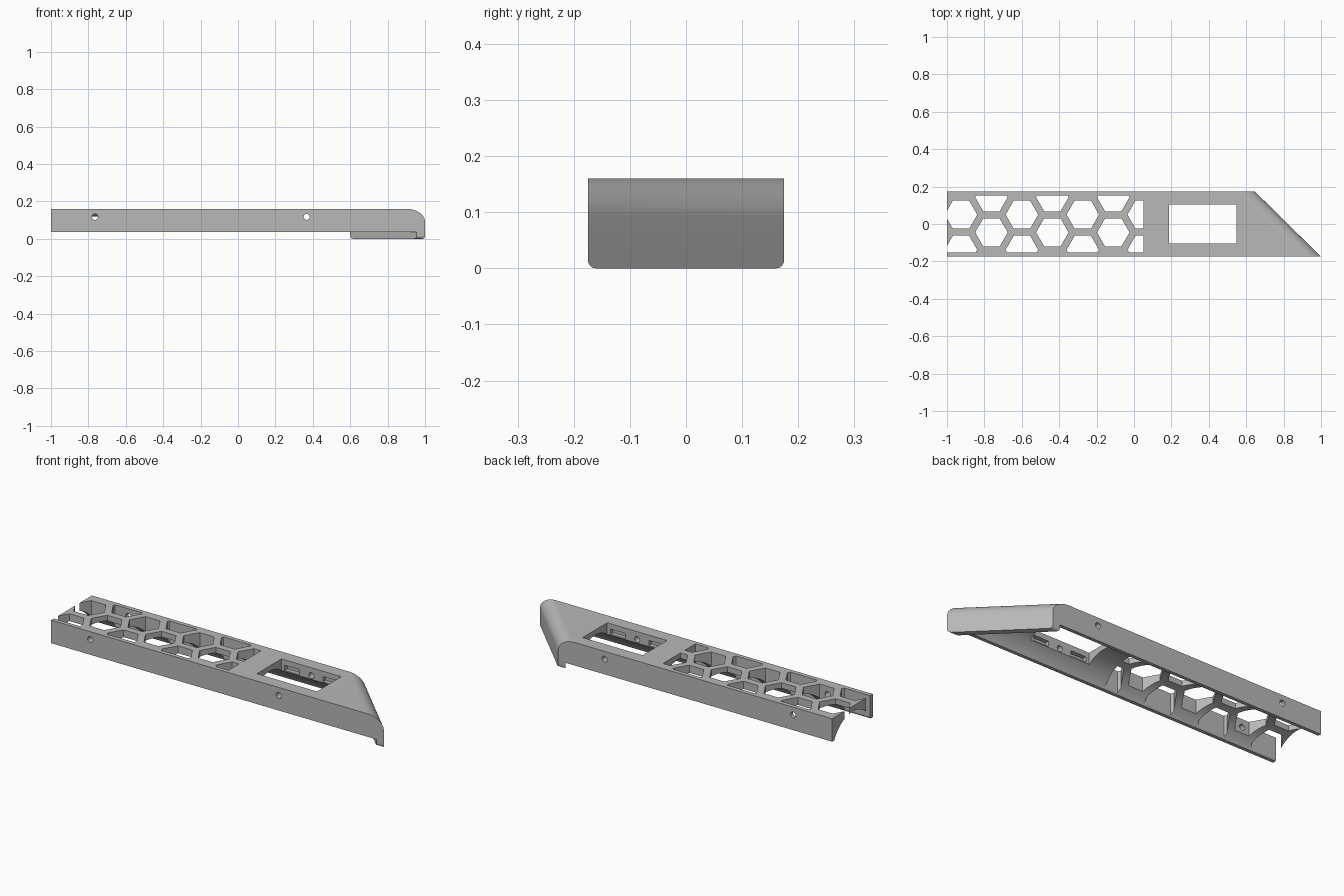
import bpy, bmesh
from math import sin, cos, pi, sqrt
from mathutils import Vector

old = bpy.data.objects.get("Cube")
if old:
    bpy.data.objects.remove(old)

HALF = 0.175            # half depth of the bar
TOP, BASE = 0.16, 0.035
SLOPE = 0.355 / 0.35    # slant of the right-hand end
LIP = 0.045             # wall thickness of the slanted end, along x

grey = bpy.data.materials.new("plain grey")
grey.use_nodes = True
colour = (0.48, 0.48, 0.48, 1)
grey.diffuse_color = colour
grey.node_tree.nodes["Principled BSDF"].inputs["Base Color"].default_value = colour


def slant(y):
    """x of the slanted end relative to the front corner."""
    return -(y + HALF) * SLOPE


def arc(cx, cy, r, start, end, n):
    return [(cx + r * cos(start + (end - start) * i / n),
             cy + r * sin(start + (end - start) * i / n)) for i in range(n + 1)]


def make_object(name, bm):
    bmesh.ops.recalc_face_normals(bm, faces=bm.faces[:])
    mesh = bpy.data.meshes.new(name)
    bm.to_mesh(mesh)
    bm.free()
    mesh.materials.append(grey)
    obj = bpy.data.objects.new(name, mesh)
    bpy.context.collection.objects.link(obj)
    return obj


def add_prism(bm, near, far):
    """Closed prism between two matching outlines."""
    a = [bm.verts.new(p) for p in near]
    b = [bm.verts.new(p) for p in far]
    bm.faces.new(a)
    bm.faces.new(b[::-1])
    for i in range(len(a)):
        j = (i + 1) % len(a)
        bm.faces.new((a[i], b[i], b[j], a[j]))


def add_box(bm, x0, x1, y0, y1, z0, z1):
    rect = [(x0, y0), (x1, y0), (x1, y1), (x0, y1)]
    add_prism(bm, [(x, y, z0) for x, y in rect], [(x, y, z1) for x, y in rect])


def cut(target, bm, name):
    cutter = make_object(name, bm)
    cutter.hide_render = True
    mod = target.modifiers.new(name, 'BOOLEAN')
    mod.operation = 'DIFFERENCE'
    mod.solver = 'EXACT'
    mod.object = cutter
    bpy.context.view_layer.objects.active = target
    bpy.ops.object.modifier_apply(modifier=name)
    bpy.data.objects.remove(cutter)


# Bar with a slanted, rounded end
bm = bmesh.new()
R = 0.07
profile = [(-1, BASE), (1, BASE)]
profile += [(1 + (x - R) * sqrt(2), z) for x, z in arc(0, TOP - R, R, 0, pi / 2, 14)]
profile += [(-1, TOP)]
add_prism(bm, [(x, -HALF, z) for x, z in profile],
          [(x + (slant(HALF) if x > -1 else 0), HALF, z) for x, z in profile])
bar = make_object("bar_shell", bm)

# Arched channel along the underside
bm = bmesh.new()
ring = arc(0, -0.043, 0.175, 0, 2 * pi, 72)[:-1]
add_prism(bm, [(-1.1, y, z) for y, z in ring],
          [(1 - LIP + slant(y), y, z) for y, z in ring])
cut(bar, bm, "channel_cutter")

# Honeycomb openings, trimmed to a rectangle
bm = bmesh.new()
PITCH, SIZE = 0.188, 0.087
EDGE_Y, EDGE_X = 0.152, 0.05
for col in range(7):
    cx = -0.925 + col * PITCH * sqrt(3) / 2
    for cy in ((0.05, 0.05 - PITCH) if col % 2 == 0 else (-0.045, PITCH - 0.045)):
        cell = bmesh.new()
        cell.faces.new([cell.verts.new((x, y, 0))
                        for x, y in arc(cx, cy, SIZE, 0, 2 * pi, 6)[:-1]])
        for co, no in (((0, EDGE_Y, 0), (0, 1, 0)), ((0, -EDGE_Y, 0), (0, -1, 0)),
                       ((EDGE_X, 0, 0), (1, 0, 0))):
            bmesh.ops.bisect_plane(cell, geom=cell.verts[:] + cell.edges[:] + cell.faces[:],
                                   plane_co=co, plane_no=no, clear_outer=True)
        for face in cell.faces:
            outline = [v.co.copy() for v in face.verts]
            add_prism(bm, outline, [p + Vector((0, 0, 0.3)) for p in outline])
        cell.free()
cut(bar, bm, "honeycomb_cutter")

# Rectangular window
bm = bmesh.new()
WIN_X, WIN_Y = 0.367, 0.105
add_box(bm, WIN_X - 0.18, WIN_X + 0.18, -WIN_Y, WIN_Y, 0, 0.3)
cut(bar, bm, "window_cutter")

# Screw holes through both walls, and slots inside the window walls
bm = bmesh.new()
HOLE_Z = 0.117
for side in (-1, 1):
    for hx in (-0.765, WIN_X):
        ring = arc(hx, HOLE_Z, 0.016, 0, 2 * pi, 24)[:-1]
        add_prism(bm, [(x, side * 0.1, z) for x, z in ring],
                  [(x, side * 0.2, z) for x, z in ring])
    for dx in (-0.115, 0.115):
        y0, y1 = sorted((side * 0.095, side * 0.128))
        add_box(bm, WIN_X + dx - 0.045, WIN_X + dx + 0.045, y0, y1,
                HOLE_Z - 0.014, HOLE_Z + 0.014)
cut(bar, bm, "hole_and_slot_cutter")

# Lip hanging below the slanted end, with rounded lower corners
bm = bmesh.new()
r = 0.015
outline = [(HALF, BASE), (-HALF, BASE)]
outline += arc(-HALF + r, r, r, pi, 1.5 * pi, 8)
outline += arc(HALF - r, r, r, 1.5 * pi, 2 * pi, 8)
add_prism(bm, [(1 + slant(y), y, z) for y, z in outline],
          [(1 - LIP + slant(y), y, z) for y, z in outline])
lip = make_object("end_lip", bm)

# Smooth the curves, keep the edges crisp
bpy.ops.object.select_all(action='DESELECT')
for obj in (bar, lip):
    obj.select_set(True)
bpy.context.view_layer.objects.active = bar
bpy.ops.object.shade_smooth_by_angle(angle=0.35)
